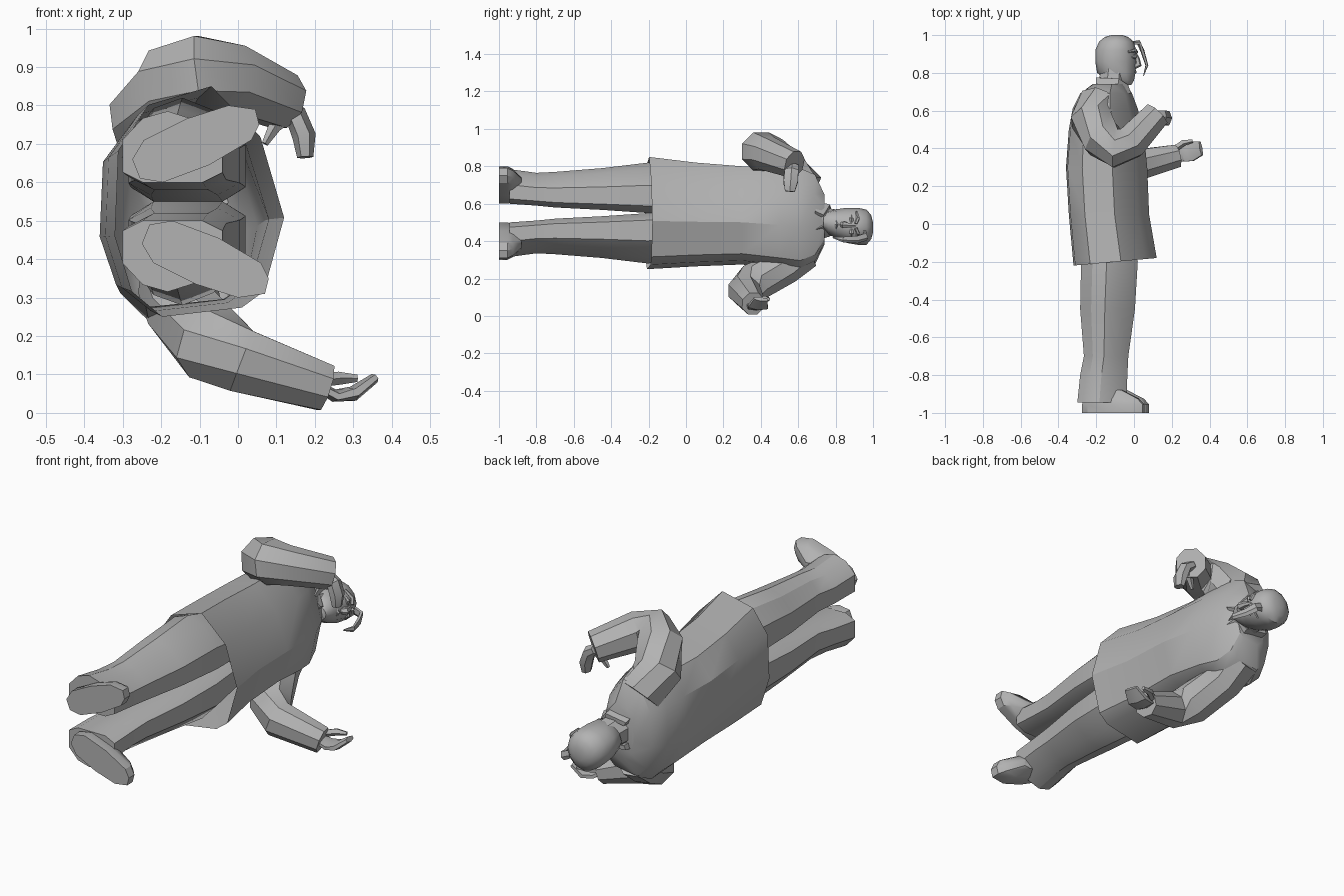
import bpy, bmesh, math
from mathutils import Vector

if "Cube" in bpy.data.objects:
    bpy.data.objects.remove(bpy.data.objects["Cube"], do_unlink=True)

grey = bpy.data.materials.new("plain grey")
grey.use_nodes = True
COL = (0.45, 0.45, 0.45, 1)
grey.diffuse_color = COL
grey.node_tree.nodes["Principled BSDF"].inputs["Base Color"].default_value = COL


def skin(name, rings, cap_start=True, cap_end=True, angle=32):
    """Bridge a list of equal-length point rings into one object."""
    bm = bmesh.new()
    loops = [[bm.verts.new(p) for p in ring] for ring in rings]
    n = len(loops[0])
    for a, b in zip(loops, loops[1:]):
        for i in range(n):
            j = (i + 1) % n
            bm.faces.new((a[i], a[j], b[j], b[i]))
    if cap_start:
        bm.faces.new(loops[0])
    if cap_end:
        bm.faces.new(loops[-1][::-1])
    bmesh.ops.recalc_face_normals(bm, faces=bm.faces)
    me = bpy.data.meshes.new(name)
    bm.to_mesh(me)
    bm.free()
    me.materials.append(grey)
    ob = bpy.data.objects.new(name, me)
    bpy.context.collection.objects.link(ob)
    bpy.ops.object.select_all(action="DESELECT")
    ob.select_set(True)
    bpy.context.view_layer.objects.active = ob
    bpy.ops.object.shade_smooth_by_angle(angle=math.radians(angle))
    return ob


def fit(outline, y, x0, x1, z0, z1, slope=0.0):
    """Fit a unit outline into a box at one height; slope tips it forward."""
    return [(x0 + (x1 - x0) * u, y + slope * (u - 0.5), z0 + (z1 - z0) * v)
            for u, v in outline]


def flip(rings):
    """Mirror rings to the other side of the body."""
    return [[(x, y, 1.1 - z) for x, y, z in r] for r in rings]


def tube(name, stations, n=8, flat=1.0, side=(0, 1, 0), angle=32):
    """Tapered limb through (x, y, z, radius) stations; flat thins one axis."""
    pts = [Vector(s[:3]) for s in stations]
    rings = []
    for i, p in enumerate(pts):
        d = (pts[min(i + 1, len(pts) - 1)] - pts[max(i - 1, 0)]).normalized()
        u = Vector(side)
        u = (u - d * u.dot(d)).normalized()
        w = d.cross(u)
        r = stations[i][3]
        rings.append([p + u * r * math.cos(2 * math.pi * (k + .5) / n)
                      + w * r * flat * math.sin(2 * math.pi * (k + .5) / n)
                      for k in range(n)])
    return skin(name, rings, angle=angle)


# Long coat, open at the hem: one faceted outline fitted to each height
coat_outline = [(1, .43), (.86, .78), (.57, 1), (.2, .92), (.02, .72),
                (0, .35), (.10, .11), (.28, 0), (.75, .04), (.88, .11)]
coat = [(-0.20, -0.32, 0.12, 0.25, 0.85, 0.04), (0.05, -0.345, 0.08, 0.265, 0.82, 0),
        (0.30, -0.36, 0.07, 0.275, 0.80, 0), (0.50, -0.345, 0.05, 0.25, 0.80, 0),
        (0.61, -0.325, 0.02, 0.235, 0.79, 0), (0.69, -0.285, -0.01, 0.275, 0.755, 0),
        (0.74, -0.22, -0.04, 0.38, 0.65, 0)]
skin("coat", [fit(coat_outline, *s) for s in coat], cap_start=False)

# Trouser legs, mirrored: flat on the inside, rounded on the outside
leg_outline = [(1, .14), (1, .55), (.72, .88), (.45, 1), (.2, .9),
               (0, .6), (0, .14), (.2, 0), (.8, 0)]
leg = [(-0.945, -0.30, -0.04, 0.60, 0.785), (-0.80, -0.285, -0.035, 0.59, 0.765),
       (-0.70, -0.265, -0.03, 0.58, 0.77), (-0.45, -0.285, 0.005, 0.567, 0.79),
       (-0.20, -0.28, 0.02, 0.55, 0.82), (-0.02, -0.27, 0.01, 0.55, 0.77)]
leg_rings = [fit(leg_outline, *s) for s in leg]
skin("right_trouser_leg", leg_rings)
skin("left_trouser_leg", flip(leg_rings))

# Shoes: splayed sole outline, raised and pulled in towards the ankle
sole = [(-0.26, 0.66), (-0.24, 0.61), (-0.18, 0.60), (-0.06, 0.645), (0.05, 0.71),
        (0.07, 0.75), (0.06, 0.79), (-0.01, 0.80), (-0.12, 0.765), (-0.23, 0.71)]
shoe = []
for y, k in ((-1.0, 1.0), (-0.955, 1.0), (-0.925, 0.88), (-0.88, 0.5)):
    shoe.append([(-0.16 + (x + 0.16) * k, y, 0.68 + (z - 0.68) * k) for x, z in sole])
skin("right_shoe", [[(x - 0.015, y, z) for x, y, z in r] for r in shoe])
skin("left_shoe", [[(x + 0.01, y, z) for x, y, z in r] for r in flip(shoe)])

# Sleeves bent at the elbow
tube("right_sleeve", [(-0.19, 0.64, 0.67, 0.11), (-0.225, 0.55, 0.77, 0.115),
                      (-0.165, 0.45, 0.85, 0.115), (-0.095, 0.40, 0.88, 0.11),
                      (-0.02, 0.43, 0.87, 0.095), (0.12, 0.58, 0.81, 0.077)],
     side=(0, 0, 1))
tube("left_sleeve", [(-0.16, 0.63, 0.345, 0.105), (-0.14, 0.53, 0.265, 0.10),
                     (-0.07, 0.365, 0.18, 0.105), (0.01, 0.31, 0.135, 0.09),
                     (0.228, 0.36, 0.065, 0.065)], side=(0, 0, 1))

# Right hand: a solid faceted mitt drooping from the cuff, thumb apart
tube("right_hand", [(0.11, 0.57, 0.80, 0.035), (0.15, 0.565, 0.775, 0.042),
                    (0.172, 0.56, 0.72, 0.044), (0.175, 0.555, 0.665, 0.03)], n=6, flat=0.7)
tube("right_thumb", [(0.13, 0.55, 0.775, 0.022), (0.095, 0.54, 0.745, 0.018),
                     (0.07, 0.53, 0.70, 0.009)], n=5)

# Left hand: flat open mitt with its thumb above
tube("left_hand", [(0.20, 0.355, 0.075, 0.04), (0.25, 0.375, 0.045, 0.052),
                   (0.30, 0.385, 0.05, 0.062), (0.355, 0.40, 0.09, 0.042)], n=6, flat=0.32)
tube("left_thumb", [(0.22, 0.40, 0.085, 0.018), (0.26, 0.43, 0.09, 0.018),
                    (0.31, 0.44, 0.09, 0.010)], n=5)

# Neck and head
tube("neck", [(-0.12, 0.68, 0.51, 0.085), (-0.105, 0.82, 0.495, 0.075)], side=(0, 0, 1))
head_outline = [(0.5 + 0.5 * math.cos(math.pi * k / 6), 0.5 + 0.5 * math.sin(math.pi * k / 6))
                for k in range(12)]
head = [(0.735, -0.075, -0.015, 0.47, 0.53), (0.76, -0.14, 0.0, 0.44, 0.56),
        (0.80, -0.195, 0.008, 0.415, 0.57), (0.86, -0.205, 0.012, 0.39, 0.578),
        (0.92, -0.205, 0.012, 0.38, 0.578), (0.965, -0.185, -0.002, 0.38, 0.568),
        (0.99, -0.155, -0.03, 0.41, 0.54), (1.0, -0.12, -0.06, 0.445, 0.50)]
skin("head", [fit(head_outline, *s) for s in head], angle=45)

# Shirt collar wings around the neck, with eyes and brows for each side
for name, s in (("right", 1), ("left", -1)):
    z = 0.51
    skin(name + "_collar", [[(-0.20, 0.70, z + s * 0.085), (-0.20, 0.775, z + s * 0.07),
                             (-0.19, 0.775, z + s * 0.05), (-0.19, 0.70, z + s * 0.05)],
                            [(-0.09, 0.70, z + s * 0.105), (-0.08, 0.77, z + s * 0.085),
                             (-0.08, 0.77, z + s * 0.065), (-0.09, 0.70, z + s * 0.07)],
                            [(-0.015, 0.69, z + s * 0.05), (-0.03, 0.735, z + s * 0.03),
                             (-0.04, 0.735, z + s * 0.02), (-0.04, 0.69, z + s * 0.02)]])
    zc = 0.482
    tube(name + "_eye", [(0.0, 0.885, zc + s * 0.02, 0.010), (0.004, 0.885, zc + s * 0.038, 0.012),
                         (-0.012, 0.885, zc + s * 0.055, 0.007)], n=6)
    tube(name + "_brow", [(0.014, 0.908, zc + s * 0.012, 0.009), (0.006, 0.92, zc + s * 0.04, 0.010),
                          (-0.03, 0.912, zc + s * 0.075, 0.006)], n=5)

# Nose and lips
tube("nose", [(0.005, 0.905, 0.482, 0.009), (0.018, 0.87, 0.484, 0.014),
              (0.022, 0.845, 0.487, 0.020), (0.0, 0.833, 0.488, 0.014)],
     n=6, side=(0, 0, 1))
tube("lips", [(-0.015, 0.80, 0.455, 0.007), (0.004, 0.805, 0.49, 0.011),
              (-0.015, 0.80, 0.525, 0.007)], n=6)

# Loose forelock hanging in front of the face
tube("forelock", [(-0.02, 0.955, 0.445, 0.022), (0.025, 0.962, 0.425, 0.024),
                  (0.045, 0.915, 0.41, 0.022), (0.068, 0.84, 0.41, 0.016),
                  (0.05, 0.785, 0.42, 0.004)], n=5, side=(0, 0, 1), flat=0.5)
